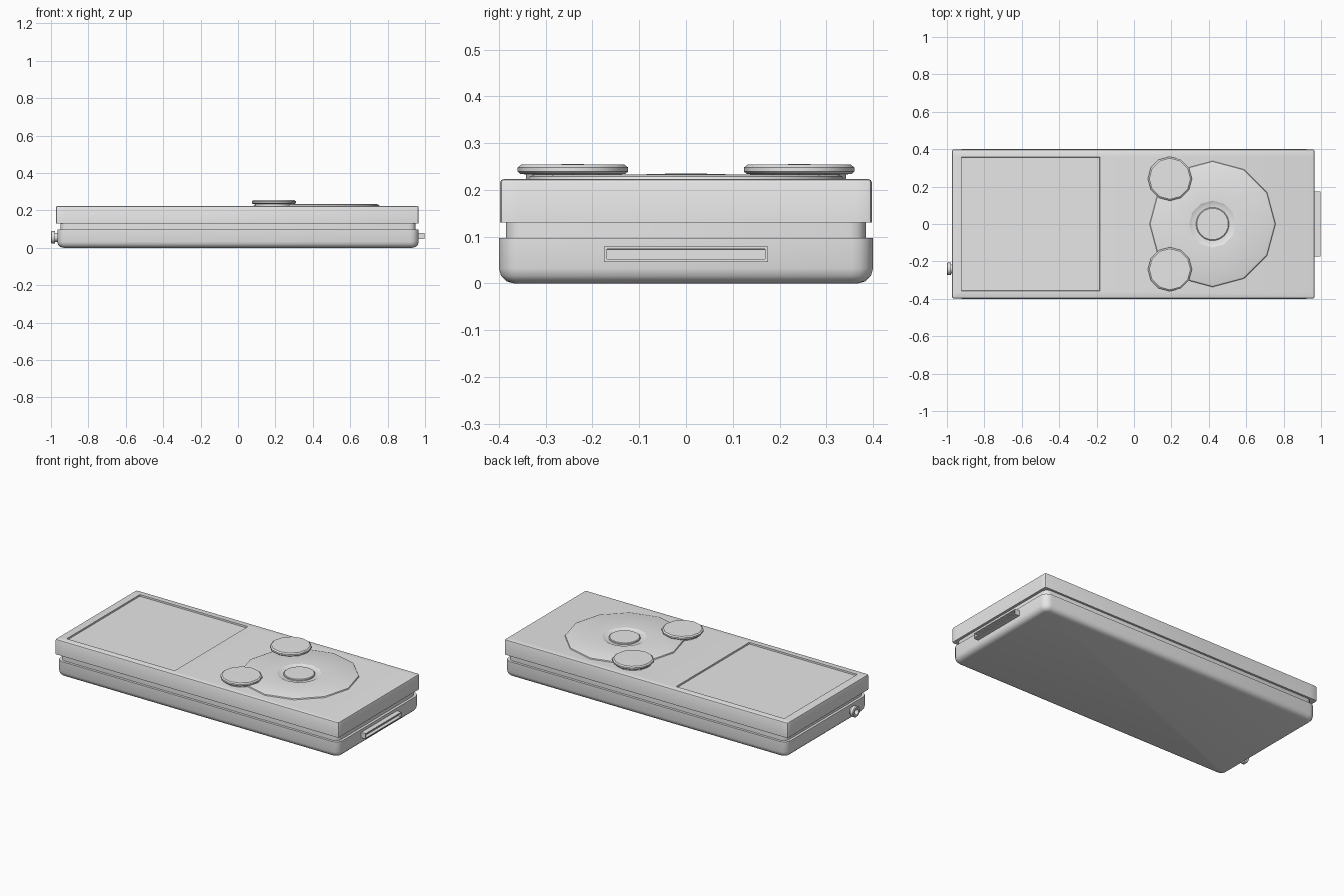
import bpy, bmesh, math
from mathutils import Matrix, Vector

cube = bpy.data.objects.get("Cube")
if cube:
    bpy.data.objects.remove(cube, do_unlink=True)

grey = bpy.data.materials.new("light grey")
grey.use_nodes = True
grey.diffuse_color = (0.8, 0.8, 0.8, 1)
grey.node_tree.nodes["Principled BSDF"].inputs["Base Color"].default_value = (0.8, 0.8, 0.8, 1)


def finish(bm, name, angle=35):
    bmesh.ops.recalc_face_normals(bm, faces=bm.faces)
    mesh = bpy.data.meshes.new(name)
    bm.to_mesh(mesh)
    bm.free()
    mesh.materials.append(grey)
    obj = bpy.data.objects.new(name, mesh)
    bpy.context.collection.objects.link(obj)
    bpy.ops.object.select_all(action="DESELECT")
    obj.select_set(True)
    bpy.context.view_layer.objects.active = obj
    bpy.ops.object.shade_smooth_by_angle(angle=math.radians(angle))
    return obj


def box(lo, hi):
    lo, hi = Vector(lo), Vector(hi)
    bm = bmesh.new()
    bmesh.ops.create_cube(bm, size=1, matrix=Matrix.Translation((lo + hi) / 2)
                          @ Matrix.Diagonal((*(hi - lo), 1)))
    return bm


def bevel(bm, test, width, segments):
    edges = [e for e in bm.edges if test(*(v.co for v in e.verts))]
    bmesh.ops.bevel(bm, geom=edges, offset=width, segments=segments,
                    profile=0.5, affect="EDGES")


def upright(a, b):
    return abs(a.z - b.z) > 0.01


def level(z):
    return lambda a, b: abs(a.z - z) < 1e-4 and abs(b.z - z) < 1e-4


def sunken(bm, axis_test, thickness, depth):
    faces = [f for f in bm.faces if axis_test(f)]
    bmesh.ops.inset_region(bm, faces=faces, thickness=thickness, depth=0)
    bmesh.ops.inset_region(bm, faces=faces, thickness=0.001, depth=-depth)


def lathe(name, profile, sides, matrix):
    """Spin (radius, height) points around the local z axis."""
    bm = bmesh.new()
    verts = [bm.verts.new((r, 0, z)) for r, z in profile]
    edges = [bm.edges.new(pair) for pair in zip(verts, verts[1:])]
    bmesh.ops.spin(bm, geom=verts + edges, cent=(0, 0, 0), axis=(0, 0, 1),
                   angle=math.tau, steps=sides, use_duplicate=False)
    bmesh.ops.remove_doubles(bm, verts=bm.verts, dist=1e-4)
    bm.transform(matrix)
    return finish(bm, name)


# Lower shell with round corners and a rolled underside
bm = box((-0.966, -0.4, 0), (0.966, 0.4, 0.097))
bevel(bm, upright, 0.045, 4)
bevel(bm, level(0), 0.032, 3)
finish(bm, "lower_shell")

# Recessed band between the shells
bm = box((-0.95, -0.385, 0.08), (0.95, 0.385, 0.15))
bevel(bm, upright, 0.035, 3)
finish(bm, "middle_band")

# Upper shell with a sunken screen
bm = box((-0.974, -0.398, 0.13), (0.966, 0.398, 0.223))
bevel(bm, upright, 0.01, 2)
bevel(bm, level(0.223), 0.008, 2)
for co, no in (((-0.925, 0, 0), (1, 0, 0)), ((-0.18, 0, 0), (1, 0, 0)),
               ((0, -0.36, 0), (0, 1, 0)), ((0, 0.36, 0), (0, 1, 0))):
    bmesh.ops.bisect_plane(bm, geom=bm.verts[:] + bm.edges[:] + bm.faces[:],
                           plane_co=co, plane_no=no)


def is_screen(f):
    c = f.calc_center_median()
    return c.z > 0.222 and -0.925 < c.x < -0.18 and abs(c.y) < 0.36


sunken(bm, is_screen, 0.004, 0.01)
finish(bm, "upper_shell_and_screen")

# Control dial, its hollow and the centre button
dial = Matrix.Translation((0.42, 0, 0))
lathe("control_dial", [(0.338, 0.22), (0.334, 0.229), (0.322, 0.233), (0.125, 0.233)],
      12, dial)
lathe("dial_hollow", [(0.126, 0.233), (0.118, 0.23), (0.105, 0.225), (0.08, 0.225)],
      24, dial)
lathe("centre_button", [(0.089, 0.224), (0.088, 0.231), (0.084, 0.234), (0, 0.235)],
      24, dial)

# Two round side buttons
for side, y in (("right", -0.242), ("left", 0.242)):
    lathe(side + "_button", [(0, 0.215), (0.1, 0.215), (0.1, 0.233), (0.112, 0.234),
                             (0.118, 0.239), (0.118, 0.248), (0.11, 0.254), (0, 0.255)],
          12, Matrix.Translation((0.192, y, 0)))

# Long connector on the +x end
bm = box((0.94, -0.175, 0.046), (0.996, 0.175, 0.079))
sunken(bm, lambda f: f.normal.x > 0.9, 0.008, 0.02)
finish(bm, "long_connector")

# Hollow audio socket on the -x end
lathe("audio_socket", [(0.024, -0.05), (0.024, 0.012), (0.033, 0.012), (0.034, 0.03),
                       (0.03, 0.034), (0.018, 0.034), (0.017, 0.005), (0, 0.005)],
      16, Matrix.Translation((-0.966, -0.24, 0.056)) @ Matrix.Rotation(-math.pi / 2, 4, "Y"))
